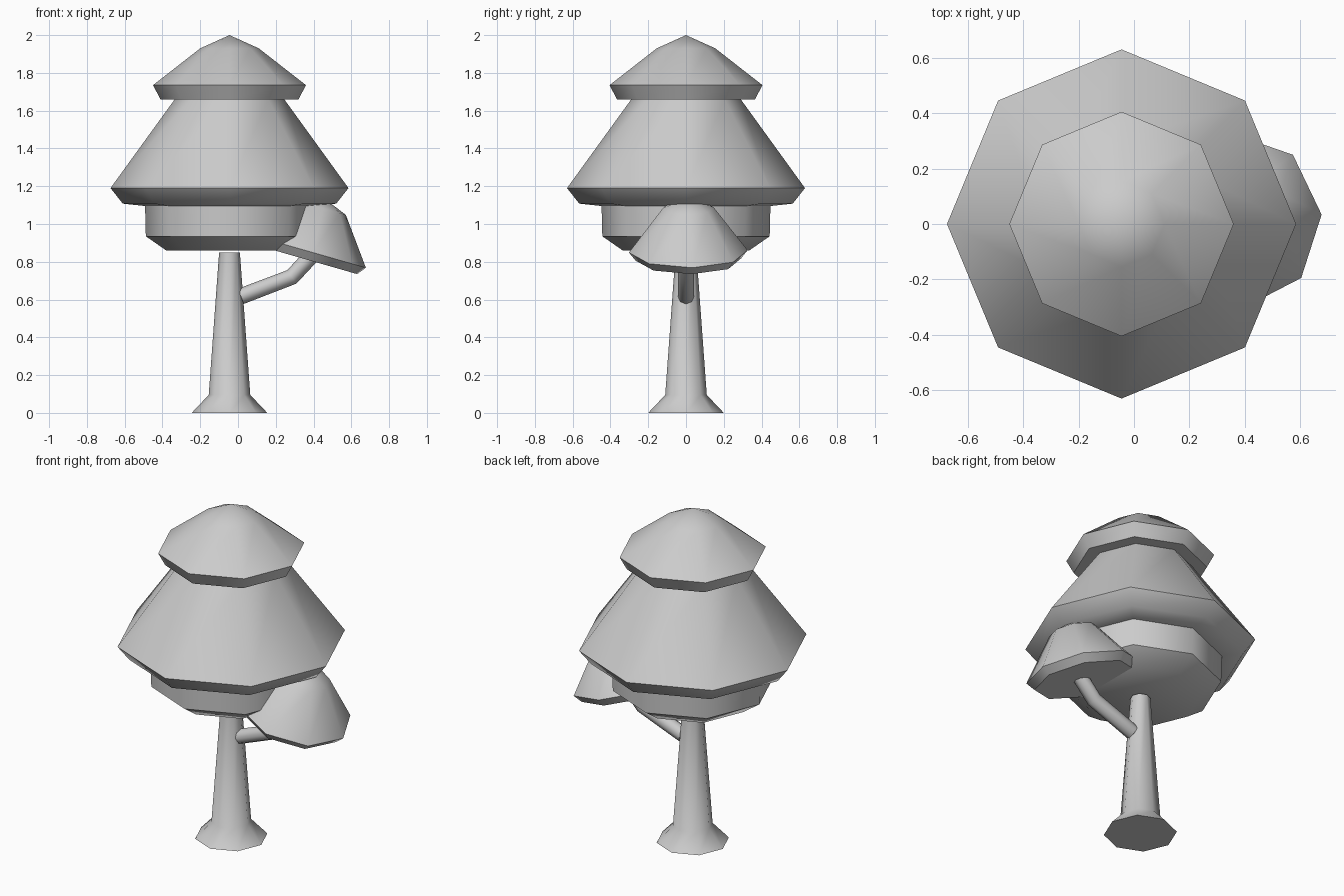
import bpy, bmesh, math
from mathutils import Matrix

if "Cube" in bpy.data.objects:
    bpy.data.objects.remove(bpy.data.objects["Cube"])

SIDES = 8


def smooth(obj, angle):
    bpy.ops.object.select_all(action='DESELECT')
    obj.select_set(True)
    bpy.context.view_layer.objects.active = obj
    bpy.ops.object.shade_smooth_by_angle(angle=math.radians(angle))


def lathe(name, profile, matrix, apex=None, angle=48):
    """Closed eight-sided solid from (radius, height) rings, bottom to top."""
    bm = bmesh.new()
    rings = []
    for r, z in profile:
        rings.append([bm.verts.new((r * math.cos(math.tau * i / SIDES),
                                    r * math.sin(math.tau * i / SIDES), z))
                      for i in range(SIDES)])
    for low, high in zip(rings, rings[1:]):
        for i in range(SIDES):
            j = (i + 1) % SIDES
            bm.faces.new((low[i], low[j], high[j], high[i]))
    bm.faces.new(rings[0][::-1])
    if apex is None:
        bm.faces.new(rings[-1])
    else:
        tip = bm.verts.new((0, 0, apex))
        for i in range(SIDES):
            bm.faces.new((rings[-1][i], rings[-1][(i + 1) % SIDES], tip))
    mesh = bpy.data.meshes.new(name)
    bm.to_mesh(mesh)
    bm.free()
    obj = bpy.data.objects.new(name, mesh)
    bpy.context.collection.objects.link(obj)
    obj.matrix_world = matrix
    smooth(obj, angle)
    return obj


axis = Matrix.Translation((-0.045, 0, 0))

# Trunk with flared foot
lathe("trunk", [(0.20, 0), (0.11, 0.095), (0.055, 0.85)], axis)

# Main foliage: lower drum, wide skirt and crown in one stepped profile
lathe("foliage", [(0.335, 0.86), (0.443, 0.935), (0.447, 1.095),
                  (0.565, 1.108), (0.63, 1.19), (0.29, 1.66),
                  (0.365, 1.66), (0.405, 1.735), (0.155, 1.93)],
      axis, apex=2.0)

# Tilted foliage clump on the side branch
clump = (Matrix.Translation((0.375, 0.012, 0.855))
         @ Matrix.Rotation(math.radians(16), 4, 'Y')
         @ Matrix.Rotation(math.radians(4), 4, 'Z'))
lathe("side_foliage", [(0.28, -0.045), (0.315, 0), (0.135, 0.24)],
      clump, apex=0.292)

# Bent side branch
curve = bpy.data.curves.new("branch", 'CURVE')
curve.dimensions = '3D'
curve.bevel_depth = 0.043
curve.bevel_resolution = 2
curve.use_fill_caps = True
path = [(0.015, 0, 0.617), (0.285, 0, 0.72), (0.41, 0, 0.855)]
spline = curve.splines.new('POLY')
spline.points.add(len(path) - 1)
for point, co in zip(spline.points, path):
    point.co = (*co, 1)
branch = bpy.data.objects.new("branch", curve)
bpy.context.collection.objects.link(branch)
bpy.ops.object.select_all(action='DESELECT')
branch.select_set(True)
bpy.context.view_layer.objects.active = branch
bpy.ops.object.convert(target='MESH')
smooth(bpy.context.object, 48)
